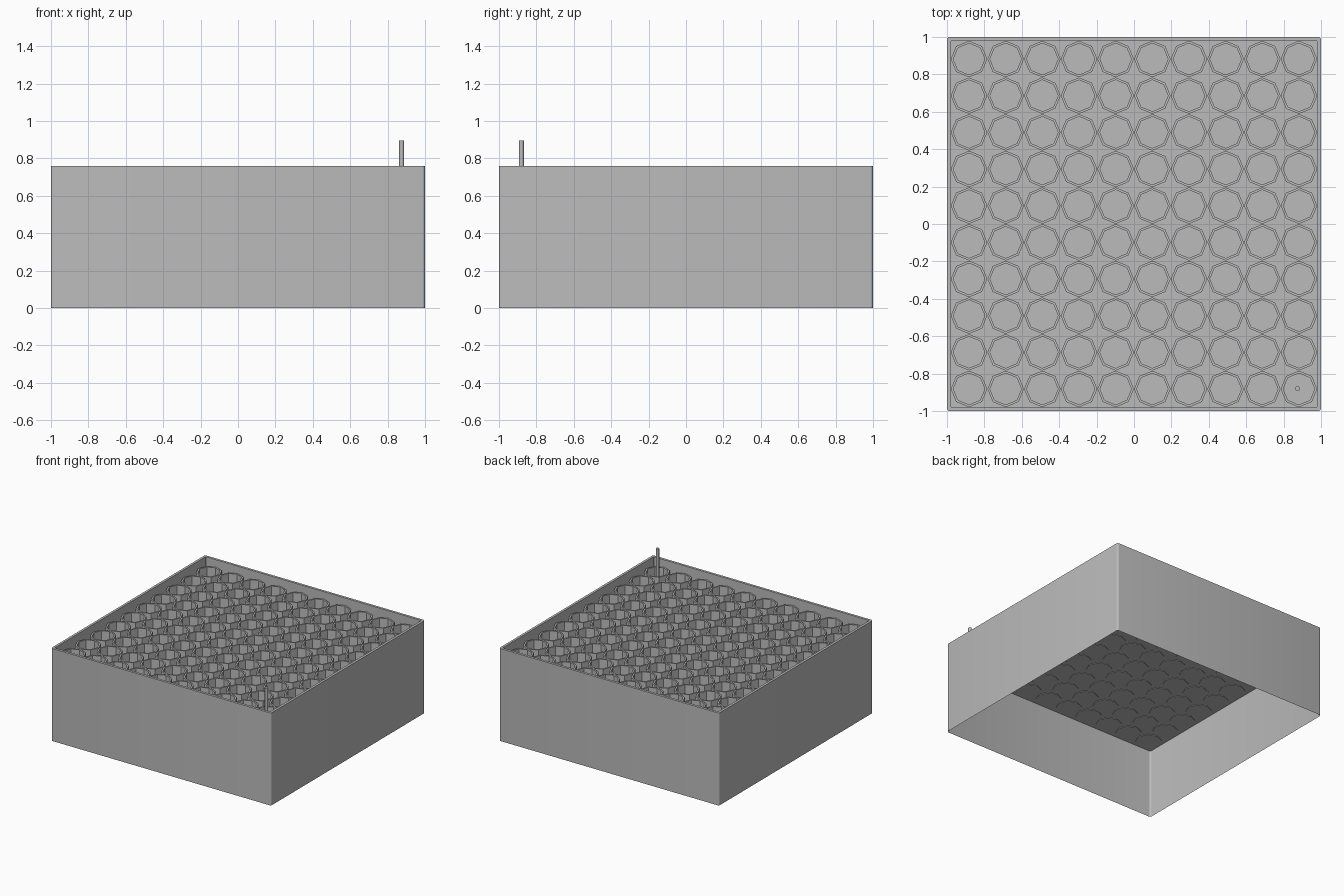
import bpy
import bmesh
import math

cube = bpy.data.objects.get("Cube")
if cube:
    bpy.data.objects.remove(cube, do_unlink=True)

TOP = 0.76
FLOOR = 0.585
UNDERSIDE = 0.57
CUP_TOP = 0.70
COUNT = 10
PITCH = 0.196

grey = bpy.data.materials.new("plain grey")
grey.use_nodes = True
colour = (0.5, 0.5, 0.5, 1)
grey.diffuse_color = colour
grey.node_tree.nodes["Principled BSDF"].inputs["Base Color"].default_value = colour


def make_object(name, bm):
    bmesh.ops.recalc_face_normals(bm, faces=bm.faces)
    mesh = bpy.data.meshes.new(name)
    bm.to_mesh(mesh)
    bm.free()
    mesh.materials.append(grey)
    obj = bpy.data.objects.new(name, mesh)
    bpy.context.collection.objects.link(obj)
    return obj


def smooth(obj):
    bpy.ops.object.select_all(action="DESELECT")
    obj.select_set(True)
    bpy.context.view_layer.objects.active = obj
    bpy.ops.object.shade_smooth_by_angle(angle=math.radians(35))


def rounded_square(bm, half, radius, z, steps=4):
    """Ring of vertices around a square with rounded corners."""
    ring = []
    for corner in range(4):
        mid = math.radians(45 + 90 * corner)
        cx = math.copysign(half - radius, math.cos(mid))
        cy = math.copysign(half - radius, math.sin(mid))
        for i in range(steps + 1):
            a = math.radians(90 * (corner + i / steps))
            ring.append(bm.verts.new((cx + radius * math.cos(a), cy + radius * math.sin(a), z)))
    return ring


def polygon(bm, x, y, radius, z, sides=8):
    return [bm.verts.new((x + radius * math.cos(math.tau * i / sides),
                          y + radius * math.sin(math.tau * i / sides), z))
            for i in range(sides)]


def bridge(bm, a, b):
    for i in range(len(a)):
        j = (i + 1) % len(a)
        bm.faces.new((a[i], a[j], b[j], b[i]))


# Open-bottomed housing: thin skirt with a raised rim folded inwards
bm = bmesh.new()
rings = [rounded_square(bm, 1.0, 0.015, 0),
         rounded_square(bm, 1.0, 0.015, TOP),
         rounded_square(bm, 0.98, 0.005, TOP),
         rounded_square(bm, 0.98, 0.005, FLOOR)]
for lower, upper in zip(rings, rings[1:]):
    bridge(bm, lower, upper)
smooth(make_object("housing", bm))

# Tray floor spanning the housing
bm = bmesh.new()
low = rounded_square(bm, 0.998, 0.013, UNDERSIDE)
high = rounded_square(bm, 0.998, 0.013, FLOOR)
bridge(bm, low, high)
bm.faces.new(low)
bm.faces.new(high)
make_object("tray_floor", bm)

# Grid of eight-sided cups
bm = bmesh.new()
for row in range(COUNT):
    for col in range(COUNT):
        x = (col - (COUNT - 1) / 2) * PITCH
        y = (row - (COUNT - 1) / 2) * PITCH
        bottom = polygon(bm, x, y, 0.0975, UNDERSIDE - 0.004)
        outer = polygon(bm, x, y, 0.0975, CUP_TOP)
        inner = polygon(bm, x, y, 0.084, CUP_TOP)
        base = polygon(bm, x, y, 0.084, FLOOR + 0.004)
        for a, b in ((bottom, outer), (outer, inner), (inner, base)):
            bridge(bm, a, b)
        bm.faces.new(bottom)
        bm.faces.new(base)
make_object("cups", bm)

# Slim rod standing in the front corner cup
bm = bmesh.new()
foot = polygon(bm, 0.875, -0.88, 0.013, FLOOR, 12)
tip = polygon(bm, 0.875, -0.88, 0.013, 0.895, 12)
bridge(bm, foot, tip)
bm.faces.new(foot)
bm.faces.new(tip)
smooth(make_object("rod", bm))
